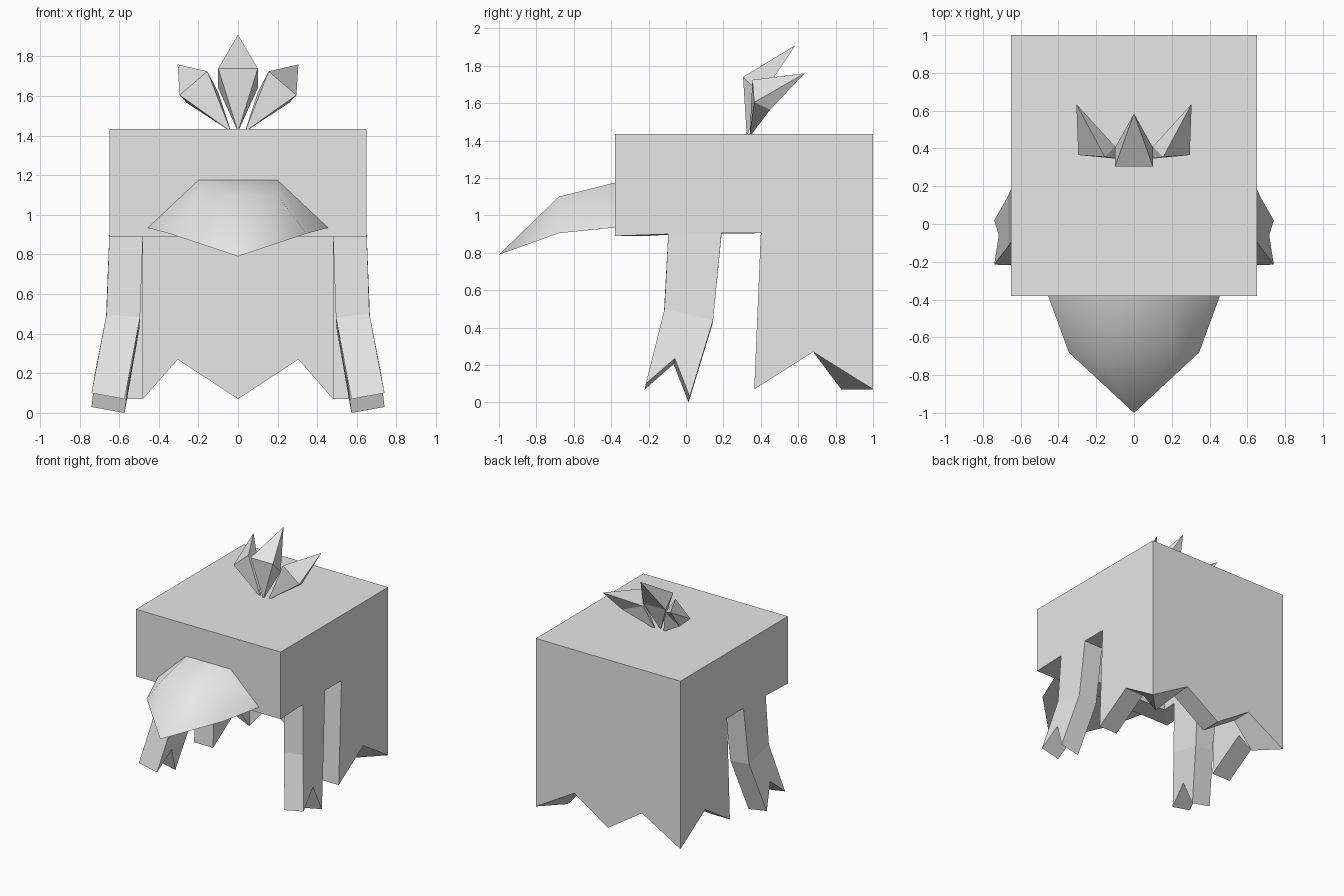
import bpy
import bmesh
import math

cube = bpy.data.objects.get("Cube")
if cube:
    bpy.data.objects.remove(cube, do_unlink=True)

grey = bpy.data.materials.new("light_grey")
grey.use_nodes = True
grey.diffuse_color = (0.8, 0.8, 0.8, 1)
grey.node_tree.nodes["Principled BSDF"].inputs["Base Color"].default_value = (0.8, 0.8, 0.8, 1)


def make_object(name, polygons):
    """Join polygons, given as lists of points, into one welded object."""
    bm = bmesh.new()
    for points in polygons:
        bm.faces.new([bm.verts.new(p) for p in points])
    bmesh.ops.remove_doubles(bm, verts=bm.verts[:], dist=0.0005)
    bmesh.ops.recalc_face_normals(bm, faces=bm.faces[:])
    mesh = bpy.data.meshes.new(name)
    bm.to_mesh(mesh)
    bm.free()
    mesh.materials.append(grey)
    obj = bpy.data.objects.new(name, mesh)
    bpy.context.collection.objects.link(obj)
    return obj


# Hollow hood: box sheet with ragged lower edges, thickened inwards
W, FRONT, BACK, TOP, WALL = 0.65, -0.38, 1.0, 1.435, 0.17
LIP, HEM, NOTCH = 0.89, 0.07, 0.27

panel = [(FRONT, TOP), (FRONT, LIP), (-0.095, 0.9), (0.19, 0.905), (0.4, 0.905),
         (0.365, HEM), (0.68, NOTCH), (BACK, HEM), (BACK, TOP)]
strap_top = [(W, -0.095, 0.9), (W, 0.19, 0.905)]
strap_bend = [(0.668, 0.145, 0.44), (0.664, -0.115, 0.5)]
strap_tips = [(0.74, -0.215, 0.1), (0.716, -0.06, 0.235), (0.74, 0.02, 0.03)]

sheet = [
    [(-W, FRONT, TOP), (W, FRONT, TOP), (W, BACK, TOP), (-W, BACK, TOP)],
    [(-W, FRONT, TOP), (W, FRONT, TOP), (W, FRONT, LIP), (-W, FRONT, LIP)],
    [(-W, BACK, TOP), (W, BACK, TOP)] + [
        (x, BACK, z) for x, z in ((W, HEM), (0.305, NOTCH), (0, HEM), (-0.305, NOTCH), (-W, HEM))],
]
for side in (1, -1):
    sheet.append([(side * W, y, z) for y, z in panel])
    for part in (strap_top + strap_bend, strap_bend + strap_tips):
        sheet.append([(side * x, y, z) for x, y, z in part])

hood = make_object("hood", sheet)
shell = hood.modifiers.new("wall", "SOLIDIFY")
shell.thickness = WALL
shell.offset = -1
shell.use_even_offset = True
shell.use_quality_normals = True


# Beak: two cross-sections closing to a drooping point
def section(y, top_x, top_z, low_x, low_z):
    return [(-low_x, y, low_z), (-top_x, y, top_z), (top_x, y, top_z), (low_x, y, low_z)]


root = section(FRONT, 0.2, 1.175, 0.455, 0.935)
middle = section(-0.68, 0.2, 1.1, 0.345, 0.905)
tip = (0, -1, 0.79)
beak_faces = [root]
for i in range(4):
    j = (i + 1) % 4
    beak_faces.append([root[i], root[j], middle[j], middle[i]])
    beak_faces.append([middle[i], middle[j], tip])
beak = make_object("beak", beak_faces)
bpy.ops.object.select_all(action="DESELECT")
beak.select_set(True)
bpy.context.view_layer.objects.active = beak
bpy.ops.object.shade_smooth_by_angle(angle=math.radians(65))


# Crest feathers: four-sided spikes pinched at the base
def feather(name, base, ring, point, side=1):
    flip = lambda p: (side * p[0], p[1], p[2])
    faces = []
    for i in range(4):
        a, b = ring[i], ring[(i + 1) % 4]
        for end in (base, point):
            faces.append([flip(a), flip(b), flip(end)])
    make_object(name, faces)


feather("crest_feather_middle", (0, 0.325, 1.42),
        [(-0.1, 0.305, 1.74), (0.1, 0.305, 1.74), (0.1, 0.405, 1.64), (-0.1, 0.405, 1.64)],
        (0, 0.585, 1.91))
for label, side in (("left", 1), ("right", -1)):
    feather("crest_feather_" + label, (0.035, 0.34, 1.42),
            [(0.155, 0.355, 1.725), (0.295, 0.365, 1.605), (0.258, 0.45, 1.565), (0.1, 0.41, 1.62)],
            (0.305, 0.635, 1.76), side)
